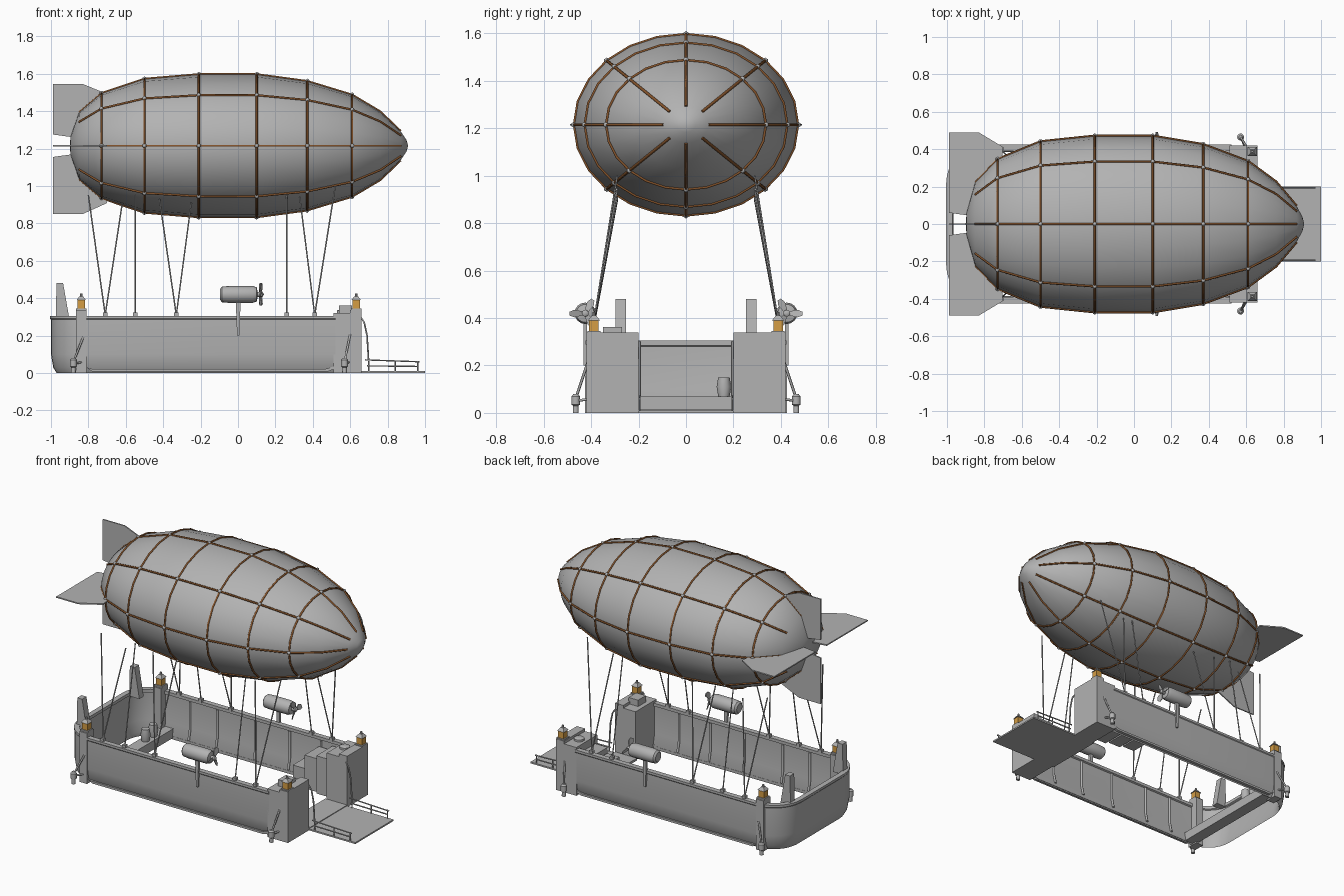
import bpy, bmesh, math
from mathutils import Vector, Matrix

if "Cube" in bpy.data.objects:
    bpy.data.objects.remove(bpy.data.objects["Cube"])


def material(name, rgb):
    m = bpy.data.materials.new(name)
    m.use_nodes = True
    m.diffuse_color = (*rgb, 1)
    m.node_tree.nodes["Principled BSDF"].inputs["Base Color"].default_value = (*rgb, 1)
    return m


GREY = material("plain grey", (0.45, 0.45, 0.45))
COPPER = material("dark copper", (0.24, 0.09, 0.025))
AMBER = material("amber glass", (0.66, 0.34, 0.06))


def finish(name, bm, mat=GREY, smooth=None):
    bmesh.ops.recalc_face_normals(bm, faces=bm.faces)
    me = bpy.data.meshes.new(name)
    bm.to_mesh(me)
    bm.free()
    ob = bpy.data.objects.new(name, me)
    bpy.context.collection.objects.link(ob)
    me.materials.append(mat)
    if smooth:
        bpy.ops.object.select_all(action='DESELECT')
        bpy.context.view_layer.objects.active = ob
        ob.select_set(True)
        bpy.ops.object.shade_smooth_by_angle(angle=math.radians(smooth))
    return ob


def box(name, lo, hi, mat=GREY, taper=1.0):
    lo, hi = Vector(lo), Vector(hi)
    bm = bmesh.new()
    bmesh.ops.create_cube(bm, size=1)
    for v in bm.verts:
        if v.co.z > 0:
            v.co.x *= taper
            v.co.y *= taper
        v.co = (lo + hi) / 2 + Vector(a * abs(b) for a, b in zip(v.co, hi - lo))
    return finish(name, bm, mat)


def lathe(name, profile, centre, axis='x', n=16, mat=GREY, squash=1.0, smooth=40):
    """Spin (distance along axis, radius) points around the x or z axis."""
    bm = bmesh.new()
    rings = []
    for a, r in profile:
        ring = []
        for i in range(n if r else 1):
            t = math.tau * i / n
            u, w = r * math.cos(t), r * math.sin(t) * squash
            p = (a, u, w) if axis == 'x' else (u, w, a)
            ring.append(bm.verts.new(Vector(p) + Vector(centre)))
        rings.append(ring)
    for a, b in zip(rings, rings[1:]):
        for i in range(n):
            j = (i + 1) % n
            quad = [a[i % len(a)], a[j % len(a)], b[j % len(b)], b[i % len(b)]]
            bm.faces.new(list(dict.fromkeys(quad)))
    for ring in (rings[0], rings[-1]):
        if len(ring) > 1:
            bm.faces.new(ring)
    return finish(name, bm, mat, smooth)


def tube(name, paths, radius, mat=GREY, closed=False):
    """Round rods along polylines, converted to one mesh."""
    cu = bpy.data.curves.new(name, 'CURVE')
    cu.dimensions = '3D'
    cu.bevel_depth = radius
    cu.bevel_resolution = 1
    cu.use_fill_caps = True
    for pts in paths:
        sp = cu.splines.new('POLY')
        sp.points.add(len(pts) - 1)
        for q, p in zip(sp.points, pts):
            q.co = (*p, 1)
        sp.use_cyclic_u = closed
    cu.materials.append(mat)
    ob = bpy.data.objects.new(name, cu)
    bpy.context.collection.objects.link(ob)
    bpy.ops.object.select_all(action='DESELECT')
    bpy.context.view_layer.objects.active = ob
    ob.select_set(True)
    bpy.ops.object.convert(target='MESH')
    return ob


def plate(name, outline, thick):
    """Flat plate: outline points, given a thickness vector."""
    bm = bmesh.new()
    t = Vector(thick)
    f = bm.faces.new([bm.verts.new(Vector(p) - t / 2) for p in outline])
    ext = bmesh.ops.extrude_face_region(bm, geom=[f])
    bmesh.ops.translate(bm, vec=t, verts=[v for v in ext["geom"] if isinstance(v, bmesh.types.BMVert)])
    return finish(name, bm)


# Gas envelope
MID, SQUASH = 1.215, 0.81
BODY = [(-0.9, 0), (-0.895, 0.06), (-0.85, 0.22), (-0.73, 0.345), (-0.5, 0.44), (-0.21, 0.47),
        (0.1, 0.47), (0.37, 0.425), (0.61, 0.335), (0.76, 0.225), (0.87, 0.095), (0.9, 0.04), (0.91, 0)]
lathe("envelope", BODY, (0, 0, MID), n=24, squash=SQUASH, smooth=50)


def skin(x, r, t):
    return (x, r * math.cos(t), MID + r * math.sin(t) * SQUASH)


# Copper netting, with a joint at each crossing
hoops = BODY[3:9]
eighths = [math.tau * k / 8 for k in range(8)]
tube("hoop_bands", [[skin(x, r + 0.002, math.tau * i / 24) for i in range(24)] for x, r in hoops],
     0.006, COPPER, True)
tube("long_bands", [[skin(x, r + 0.002, t) for x, r in BODY[2:11]] for t in eighths], 0.006, COPPER)
bm = bmesh.new()
for x, r in hoops:
    for t in eighths:
        bmesh.ops.create_icosphere(bm, subdivisions=1, radius=0.013,
                                   matrix=Matrix.Translation(skin(x, r + 0.002, t)))
finish("band_joints", bm, GREY, 60)

# Tail fins
def fin_shape(h):
    return [(-0.99, 0.06), (-0.99, h), (-0.83, h), (-0.7, h * 0.84), (-0.72, 0.2), (-0.88, 0.045)]

for s, side in ((1, "left"), (-1, "right")):
    plate(side + "_fin", [(x, s * d, MID) for x, d in fin_shape(0.49)], (0, 0, 0.008))
for s, h, side in ((1, 0.33, "upper"), (-1, 0.365, "lower")):
    plate(side + "_fin", [(x, 0, MID + s * d) for x, d in fin_shape(h)], (0, 0.008, 0))

# Hull shell: wall section swept along a U-shaped plan
plan = [((x, -0.42), (0, -1)) for x in (0.52, -0.1, -0.8)]
for sgn, start in ((-1, 0), (1, 1)):
    arc = []
    for i in range(1, 9):
        a = math.radians(90 * i / 8)
        n = (-math.sin(a), sgn * math.cos(a))
        arc.append(((-0.8 + 0.2 * n[0], sgn * 0.22 + 0.2 * n[1]), n))
    plan += arc if sgn < 0 else arc[::-1]
plan += [((x, 0.42), (0, 1)) for x in (-0.8, -0.1, 0.52)]
section = [(-0.03, 0), (-0.012, 0.03), (0, 0.1), (0, 0.285), (0.004, 0.29), (0.004, 0.305),
           (-0.03, 0.305), (-0.03, 0.285), (-0.02, 0.28), (-0.02, 0.1), (-0.035, 0.03)]
bm = bmesh.new()
rows = [[bm.verts.new((p[0] + n[0] * o, p[1] + n[1] * o, z)) for o, z in section] for p, n in plan]
for a, b in zip(rows, rows[1:]):
    for i in range(len(section)):
        j = (i + 1) % len(section)
        bm.faces.new((a[i], a[j], b[j], b[i]))
bm.faces.new(rows[0])
bm.faces.new(rows[-1])
finish("hull_shell", bm, GREY, 35)

# Stern cross deck with barrels
box("stern_deck", (-0.83, -0.395, 0.01), (-0.75, 0.395, 0.07))
for i, y in enumerate((0.16, 0.24)):
    lathe(f"barrel_{i}", [(0, 0.024), (0.04, 0.031), (0.08, 0.024)], (-0.79, y, 0.07), 'z', 12)

# Boarding ramp
box("ramp", (0.66, -0.2, 0), (1.0, 0.2, 0.01))
box("ramp_sill", (0.5, -0.2, 0), (0.66, 0.2, 0.015))

for s, side in ((1, "left"), (-1, "right")):
    def at(x, y, z):
        return (x, s * y, z)

    # Bow block, rear post and stern horn
    box(side + "_bow_block", at(0.51, 0.2, 0), at(0.66, 0.42, 0.32))
    box(side + "_bow_cap", at(0.6, 0.2, 0.32), at(0.66, 0.42, 0.338))
    box(side + "_rear_post", at(-0.865, 0.35, 0), at(-0.81, 0.425, 0.335))
    plate(side + "_stern_horn", [at(-0.975, 0.275, 0.28), at(-0.97, 0.275, 0.48), at(-0.935, 0.275, 0.48),
                                 at(-0.9, 0.275, 0.28)], (0, 0.045, 0))

    # Lanterns
    for x, end in ((0.632, "bow"), (-0.838, "rear")):
        p = at(x, 0.388, 0)
        name = f"{side}_{end}_lantern"
        box(name + "_base", (x - 0.028, p[1] - 0.028, 0.335), (x + 0.028, p[1] + 0.028, 0.345))
        box(name, (x - 0.02, p[1] - 0.02, 0.345), (x + 0.02, p[1] + 0.02, 0.39), AMBER)
        box(name + "_cap", (x - 0.025, p[1] - 0.025, 0.39), (x + 0.025, p[1] + 0.025, 0.41), GREY, 0.4)
        lathe(name + "_finial", [(0.405, 0.008), (0.425, 0.006)], p, 'z', 8)

    # Engine pod, pylon and propeller
    lathe(side + "_engine", [(-0.095, 0.03), (-0.085, 0.042), (-0.05, 0.045), (0.08, 0.045), (0.1, 0.038),
                             (0.105, 0.014), (0.13, 0.014), (0.14, 0)], at(0, 0.425, 0.42))
    plate(side + "_pylon", [at(-0.005, 0.425, 0.2), at(0.008, 0.425, 0.2), at(0.014, 0.425, 0.39),
                            at(-0.012, 0.425, 0.39)], (0, 0.016, 0))
    hub = Vector(at(0.122, 0.425, 0.42))
    for k in range(3):
        turn = Matrix.Rotation(math.tau * k / 3 + 0.5 * s, 3, 'X')
        blade = [(0.004, -0.006, 0), (-0.008, -0.016, 0.045), (-0.004, -0.008, 0.066),
                 (0.004, 0.008, 0.066), (0.008, 0.016, 0.045), (-0.004, 0.006, 0)]
        plate(f"{side}_blade_{k}", [hub + turn @ Vector(p) for p in blade], (0.005, 0, 0))

    # Landing thrusters on struts
    for x, inner, end in ((0.57, 0.6, "bow"), (-0.88, -0.82, "rear")):
        name = f"{side}_{end}_thruster"
        lathe(name, [(0, 0.013), (0.03, 0.012), (0.035, 0.019), (0.07, 0.019), (0.08, 0.01)],
              at(x, 0.465, 0), 'z', 10)
        tube(name + "_struts", [[at(x, 0.465, 0.06), at(inner, 0.415, 0.21)],
                                [at(x, 0.465, 0.05), at(inner, 0.4, 0.06)]], 0.006)

    # Suspension ropes and their rim cleats
    ropes = []
    for foot, tops in ((-0.71, ((-0.8, 0.95), (-0.62, 0.9))), (-0.55, ((-0.55, 0.95),)),
                       (-0.33, ((-0.42, 0.93), (-0.25, 0.91))), (0.26, ((0.26, 0.95),)),
                       (0.41, ((0.33, 0.94), (0.52, 1.0)))):
        ropes += [[at(foot, 0.4, 0.31), at(x, 0.29, z)] for x, z in tops]
        box(side + "_cleat", at(foot - 0.012, 0.388, 0.3), at(foot + 0.012, 0.412, 0.322))
    tube(side + "_ropes", ropes, 0.004)

    # Inner wall ribs and outer skid
    tube(side + "_ribs", [[at(x, 0.382, 0.03), at(x, 0.398, 0.1), at(x, 0.398, 0.28)]
                          for x in (-0.63, -0.43, -0.15, 0.1, 0.33)], 0.008)
    plate(side + "_skid", [at(-0.81, 0.4, 0.03), at(-0.78, 0.4, 0.008), at(0.48, 0.4, 0.008),
                           at(0.57, 0.4, 0.04), at(0.57, 0.4, 0.055), at(0.47, 0.4, 0.022),
                           at(-0.78, 0.4, 0.022)], (0, 0.03, 0))

    # Ramp rails and drooping stay
    tube(side + "_ramp_rail", [[at(0.68, 0.195, 0.07), at(0.97, 0.195, 0.06)],
                               [at(0.69, 0.195, 0.038), at(0.96, 0.195, 0.035)]]
         + [[at(x, 0.195, 0), at(x, 0.195, 0.065)] for x in (0.7, 0.84, 0.96)], 0.004)
    tube(side + "_ramp_stay", [[at(0.655, 0.195, 0.3), at(0.675, 0.195, 0.27), at(0.69, 0.195, 0.2),
                                at(0.698, 0.195, 0.07)]], 0.005)

# Cargo and deck fittings at the bow
box("bow_locker", (0.54, -0.35, 0.3), (0.61, -0.27, 0.362))
lathe("bow_hatch", [(0, 0.032), (0.015, 0.032), (0.02, 0.024)], (0.56, 0.32, 0.318), 'z', 16)
for i, (x, y, h) in enumerate(((0.22, 0.26, 0.14), (0.32, 0.24, 0.24), (0.42, 0.22, 0.27))):
    box(f"crate_{i}", (x, y, 0.02), (x + 0.09, 0.39, h))
